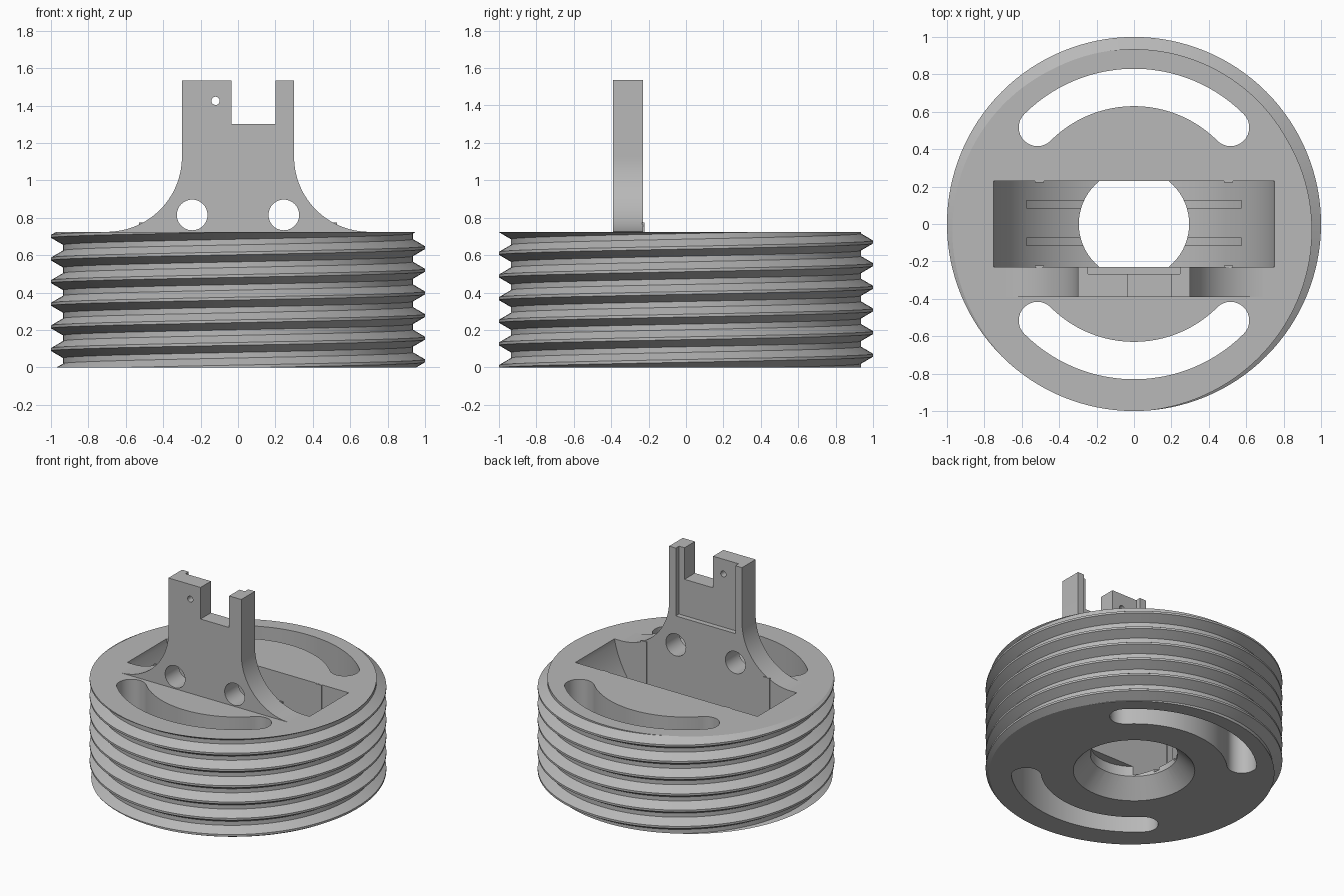
import bpy, bmesh
from math import sin, cos, pi, radians, asin

cube = bpy.data.objects.get("Cube")
if cube:
    bpy.data.objects.remove(cube, do_unlink=True)

HEIGHT, PITCH, SEGS, TURNS = 0.725, 0.121, 128, 9
POCKET_R, POCKET_Z, POCKET_X, POCKET_Y = 0.765, 0.875, 0.75, 0.23

grey = bpy.data.materials.new("plain_grey")
grey.use_nodes = True
grey.diffuse_color = (0.48, 0.48, 0.48, 1)
grey.node_tree.nodes["Principled BSDF"].inputs["Base Color"].default_value = (0.48, 0.48, 0.48, 1)


def make(name, bm):
    bmesh.ops.recalc_face_normals(bm, faces=bm.faces)
    mesh = bpy.data.meshes.new(name)
    bm.to_mesh(mesh)
    bm.free()
    mesh.materials.append(grey)
    obj = bpy.data.objects.new(name, mesh)
    bpy.context.collection.objects.link(obj)
    return obj


def arc(cx, cy, r, start, end, n):
    """Points along a circular arc, angles in radians."""
    steps = [start + (end - start) * i / n for i in range(n + 1)]
    return [(cx + r * cos(a), cy + r * sin(a)) for a in steps]


def prism(name, points, axis, lo, hi):
    """Extrude a closed outline along y (outline in xz) or z (outline in xy)."""
    def place(p, d):
        return (p[0], d, p[1]) if axis == "y" else (p[0], p[1], d)
    bm = bmesh.new()
    a = [bm.verts.new(place(p, lo)) for p in points]
    b = [bm.verts.new(place(p, hi)) for p in points]
    bm.faces.new(a)
    bm.faces.new(b[::-1])
    for i in range(len(a)):
        j = (i + 1) % len(a)
        bm.faces.new((a[i], a[j], b[j], b[i]))
    return make(name, bm)


def box(name, x0, x1, y0, y1, z0, z1):
    return prism(name, [(x0, y0), (x1, y0), (x1, y1), (x0, y1)], "z", z0, z1)


def circle(cx, cy, r, n=48):
    return arc(cx, cy, r, 0, 2 * pi, n)[:-1]


def select_only(obj):
    bpy.ops.object.select_all(action="DESELECT")
    obj.select_set(True)
    bpy.context.view_layer.objects.active = obj


def cut(target, cutter):
    mod = target.modifiers.new("cut", "BOOLEAN")
    mod.operation, mod.solver, mod.object = "DIFFERENCE", "EXACT", cutter
    select_only(target)
    bpy.ops.object.modifier_apply(modifier=mod.name)
    bpy.data.objects.remove(cutter, do_unlink=True)


# Threaded disc: a helical strip trimmed flat at the bottom and top
profile = [(-0.0075, 1.0), (0.0075, 1.0), (0.0455, 0.935), (0.0755, 0.935)]
bm = bmesh.new()
columns = []
for j in range(SEGS * TURNS):
    a = 2 * pi * j / SEGS
    z = 0.035 + PITCH * (j / SEGS - 2)
    columns.append([bm.verts.new((r * cos(a), r * sin(a), z + dz)) for dz, r in profile])
for j in range(len(columns) - SEGS - 1):
    left = columns[j] + columns[j + SEGS][:1]
    right = columns[j + 1] + columns[j + 1 + SEGS][:1]
    for k in range(4):
        bm.faces.new((left[k], right[k], right[k + 1], left[k + 1]))
for z, side in ((0, -1), (HEIGHT, 1)):
    bmesh.ops.bisect_plane(bm, geom=bm.verts[:] + bm.edges[:] + bm.faces[:], dist=1e-5,
                           plane_co=(0, 0, z), plane_no=(0, 0, side), clear_outer=True)
    bmesh.ops.delete(bm, geom=[v for v in bm.verts if not v.link_faces], context="VERTS")
    rim = [e for e in bm.edges if e.is_boundary
           and all(abs(v.co.z - z) < 1e-4 for v in e.verts)]
    bmesh.ops.edgeloop_fill(bm, edges=rim)
body = make("threaded_body", bm)

# Two curved through slots
for turn in (0, pi):
    s, e = radians(45) + turn, radians(135) + turn
    outline = arc(0, 0, 0.83, s, e, 40)
    outline += arc(0.73 * cos(e), 0.73 * sin(e), 0.1, e, e + pi, 16)[1:]
    outline += arc(0, 0, 0.63, e, s, 40)[1:]
    outline += arc(0.73 * cos(s), 0.73 * sin(s), 0.1, s + pi, s + 2 * pi, 16)[1:-1]
    cut(body, prism("slot_cutter", outline, "z", -0.1, 0.9))

# Pocket with a rounded floor
half = asin(POCKET_X / POCKET_R)
floor = arc(0, POCKET_Z, POCKET_R, -pi / 2 - half, -pi / 2 + half, 64)
floor += [(POCKET_X, 0.95), (-POCKET_X, 0.95)]
cut(body, prism("pocket_cutter", floor, "y", -POCKET_Y, POCKET_Y))

# Central bore with a conical mouth underneath
cut(body, prism("bore_cutter", circle(0, 0, 0.295, 64), "z", 0.1, 0.2))
bpy.ops.mesh.primitive_cone_add(vertices=64, radius1=0.428, radius2=0.295, depth=0.145,
                                location=(0, 0, 0.0525))
cut(body, bpy.context.object)

# Shallow grooves in the pocket floor
half = asin(0.59 / 0.785)
groove = arc(0, POCKET_Z, 0.785, -pi / 2 - half, -pi / 2 + half, 48) + [(0, POCKET_Z)]
for y in (-0.095, 0.105):
    cut(body, prism("groove_cutter", groove, "y", y - 0.02, y + 0.02))

# Thin ribs on the pocket walls
for x in (-0.505, 0.505):
    box("pocket_rib_back", x - 0.025, x + 0.025, 0.223, 0.235, 0.28, HEIGHT - 0.001)
    box("pocket_rib_front", x - 0.025, x + 0.025, -0.235, -0.223, 0.28, 0.775)

# Upright bracket with flared foot and notched top
right_side = arc(0.7, 1.125, 0.4, radians(268), radians(180), 28)
outline = [(0.69, 0.715)] + right_side + [(0.3, 1.535), (0.2, 1.535), (0.2, 1.3)]
outline += [(-0.035, 1.3), (-0.035, 1.535), (-0.3, 1.535)]
outline += [(-x, z) for x, z in reversed(right_side)] + [(-0.69, 0.715)]
bracket = prism("upright_bracket", outline, "y", -0.39, -POCKET_Y)
for x, z, r in ((-0.245, 0.815, 0.082), (0.245, 0.815, 0.082), (-0.12, 1.425, 0.022)):
    cut(bracket, prism("hole_cutter", circle(x, z, r), "y", -0.5, 0))
cut(bracket, box("recess_cutter", -0.245, 0.245, -0.268, -0.1, 1.03, 1.7))

# Smooth curved walls, keep edges crisp
for obj in (body, bracket):
    select_only(obj)
    bpy.ops.object.shade_smooth_by_angle(angle=radians(25))
